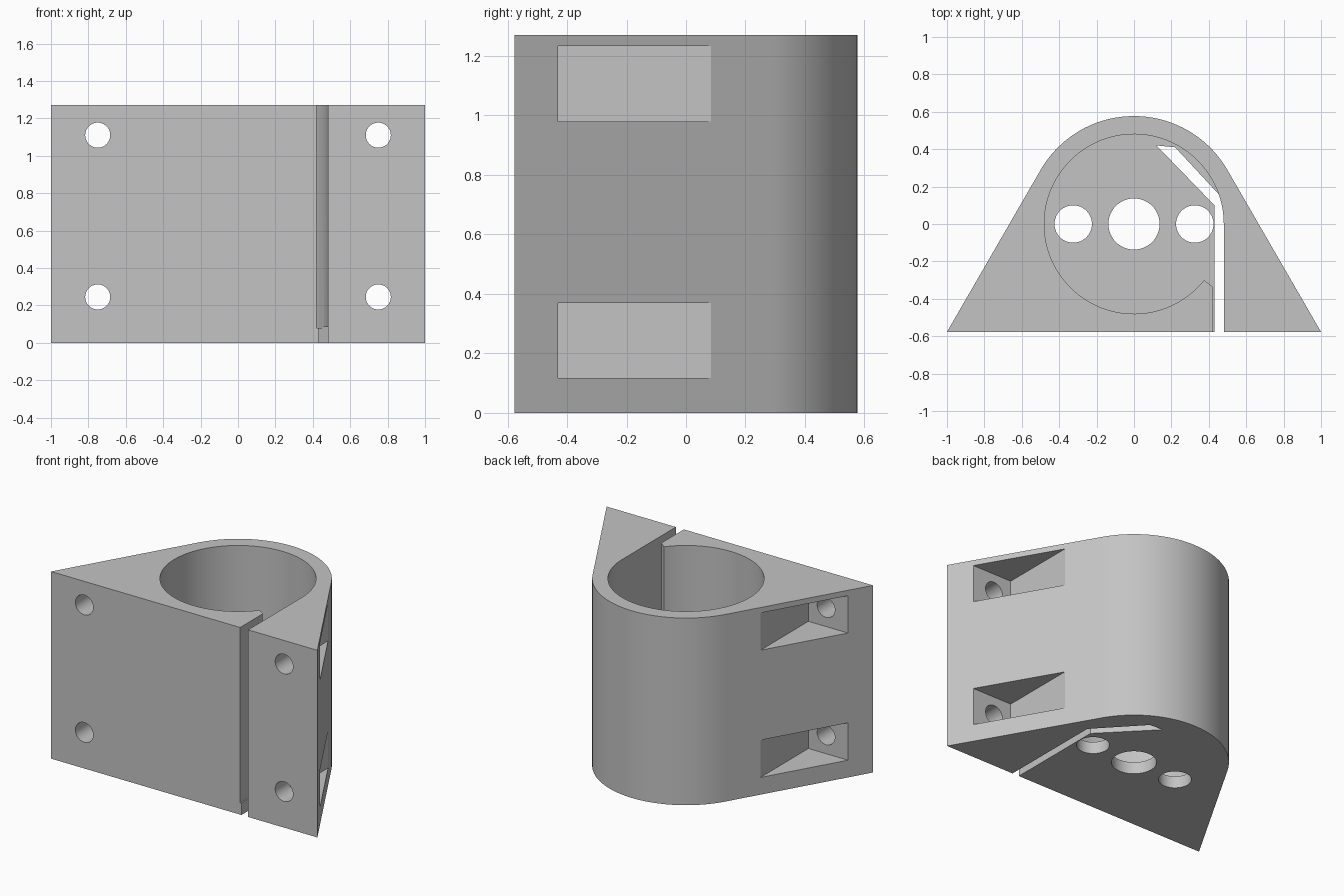
import bpy, bmesh
from math import cos, sin, radians, pi
from mathutils import Matrix

if "Cube" in bpy.data.objects:
    bpy.data.objects.remove(bpy.data.objects["Cube"], do_unlink=True)

HEIGHT, FLOOR, FRONT = 1.27, 0.08, -0.577
OUTER, BORE = 0.577, 0.48

grey = bpy.data.materials.new("plain grey")
grey.use_nodes = True
grey.diffuse_color = (0.55, 0.55, 0.55, 1)
grey.node_tree.nodes["Principled BSDF"].inputs["Base Color"].default_value = grey.diffuse_color


def arc(radius, start, end, steps):
    angles = [radians(start + (end - start) * i / steps) for i in range(steps + 1)]
    return [(radius * cos(a), radius * sin(a)) for a in angles]


def prism(name, outline, low, high):
    """Extrude a counter-clockwise outline from low to high along z."""
    bm = bmesh.new()
    base = bm.faces.new([bm.verts.new((x, y, low)) for x, y in outline])
    top = bmesh.ops.extrude_face_region(bm, geom=[base])["geom"]
    bmesh.ops.translate(bm, vec=(0, 0, high - low),
                        verts=[g for g in top if isinstance(g, bmesh.types.BMVert)])
    bmesh.ops.recalc_face_normals(bm, faces=bm.faces)
    mesh = bpy.data.meshes.new(name)
    bm.to_mesh(mesh)
    bm.free()
    mesh.materials.append(grey)
    obj = bpy.data.objects.new(name, mesh)
    bpy.context.collection.objects.link(obj)
    return obj


def cut(body, cutter):
    """Subtract the cutter from the body and discard it."""
    bpy.context.view_layer.objects.active = body
    mod = body.modifiers.new("cut", "BOOLEAN")
    mod.operation, mod.solver, mod.object = "DIFFERENCE", "EXACT", cutter
    bpy.ops.object.modifier_apply(modifier=mod.name)
    bpy.data.objects.remove(cutter, do_unlink=True)


def rod(radius, x, y, low, high):
    ring = arc(radius, 0, 352.5, 47)
    return prism("hole_cutter", [(x + a, y + b) for a, b in ring], low, high)


# Clamp body: flat front, slanted sides, round back
body = prism("clamp_body", [(-1, FRONT), (1, FRONT)] + arc(OUTER, 30, 150, 48), 0, HEIGHT)

# Main bore joined with the slit to the front
bore = arc(BORE, 0, 321.3, 108) + [(0.42, -0.335), (0.42, -0.7), (BORE, -0.7)]
cut(body, prism("bore_cutter", bore, FLOOR, HEIGHT + 0.1))

# Bent slit through the floor
slit = [(0.43, -0.7), (BORE, -0.7), (BORE, 0.13), (0.22, 0.41), (0.12, 0.42), (0.43, 0.1)]
cut(body, prism("slit_cutter", slit, -0.1, FLOOR + 0.004))

# Floor holes
for x, radius in ((-0.325, 0.1), (0, 0.137), (0.325, 0.1)):
    cut(body, rod(radius, x, 0, -0.1, FLOOR + 0.1))

# Screw pockets in both slanted sides, each with a hole to the front
for side in (-1, 1):
    for pocket_z, hole_z in ((0.117, 0.245), (0.98, 1.11)):
        near, far = sorted((side * 0.618, side * 1.2))
        box = [(near, -0.43), (far, -0.43), (far, 0.4), (near, 0.4)]
        cut(body, prism("pocket_cutter", box, pocket_z, pocket_z + 0.253))
        hole = rod(0.067, 0, 0, -0.35, 0.25)
        hole.data.transform(Matrix.Translation((side * 0.75, -0.45, hole_z))
                            @ Matrix.Rotation(-pi / 2, 4, "X"))
        cut(body, hole)

# Smooth round walls, crisp edges
bpy.ops.object.select_all(action="DESELECT")
body.select_set(True)
bpy.context.view_layer.objects.active = body
bpy.ops.object.shade_smooth_by_angle(angle=radians(25))
